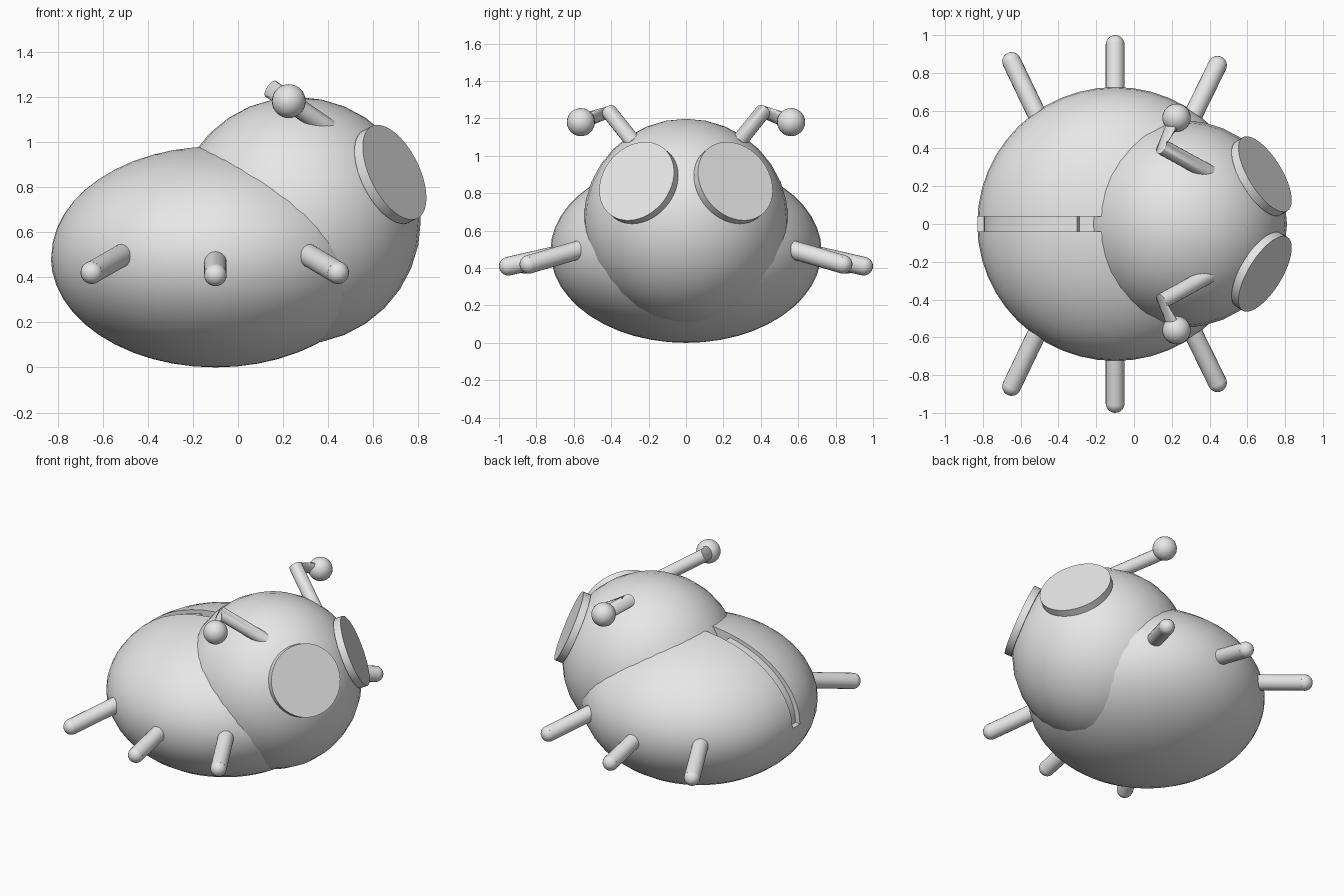
import bpy, bmesh, math
from mathutils import Vector, Matrix

cube = bpy.data.objects.get("Cube")
if cube:
    bpy.data.objects.remove(cube, do_unlink=True)

grey = bpy.data.materials.new("plain grey")
grey.use_nodes = True
COLOUR = (0.8, 0.8, 0.8, 1)
grey.diffuse_color = COLOUR
grey.node_tree.nodes["Principled BSDF"].inputs["Base Color"].default_value = COLOUR


def make(name, bm):
    bmesh.ops.recalc_face_normals(bm, faces=bm.faces)
    mesh = bpy.data.meshes.new(name)
    bm.to_mesh(mesh)
    bm.free()
    mesh.materials.append(grey)
    obj = bpy.data.objects.new(name, mesh)
    bpy.context.collection.objects.link(obj)
    return obj


def activate(obj):
    bpy.ops.object.select_all(action='DESELECT')
    obj.select_set(True)
    bpy.context.view_layer.objects.active = obj


def smooth(obj):
    activate(obj)
    bpy.ops.object.shade_smooth_by_angle(angle=math.radians(35))


def add_sphere(bm, centre, radii, u=32, v=16):
    m = Matrix.Translation(centre) @ Matrix.Diagonal((*radii, 1))
    bmesh.ops.create_uvsphere(bm, u_segments=u, v_segments=v, radius=1, matrix=m)


def add_rod(bm, a, b, radius, segments):
    d = b - a
    m = Matrix.Translation((a + b) / 2) @ d.to_track_quat('Z', 'Y').to_matrix().to_4x4()
    bmesh.ops.create_cone(bm, cap_ends=True, segments=segments, radius1=radius,
                          radius2=radius, depth=d.length, matrix=m)


BODY, BODY_R = Vector((-0.10, 0, 0.49)), (0.73, 0.725, 0.49)
HEAD, HEAD_R = Vector((0.262, 0, 0.65)), 0.548

# Body shell
bm = bmesh.new()
add_sphere(bm, BODY, BODY_R, 48, 24)
body = make("body", bm)

# Groove between the wing cases, deeper just behind the head
bm = bmesh.new()


def arc(scale, start, end, steps):
    pts = []
    for i in range(steps + 1):
        t = math.radians(start + (end - start) * i / steps)
        pts.append((BODY.x - BODY_R[0] * scale * math.cos(t), -0.04,
                    BODY.z + BODY_R[2] * scale * math.sin(t)))
    return pts


outline = arc(1.1, 0, 95, 20) + arc(0.88, 95, 73, 5) + arc(0.95, 73, 0, 16)
face = bm.faces.new([bm.verts.new(p) for p in outline])
side = bmesh.ops.extrude_face_region(bm, geom=[face])
bmesh.ops.translate(bm, vec=(0, 0.08, 0),
                    verts=[g for g in side["geom"] if isinstance(g, bmesh.types.BMVert)])
cutter = make("groove_cutter", bm)
cutter.hide_render = True
mod = body.modifiers.new("groove", 'BOOLEAN')
mod.operation = 'DIFFERENCE'
mod.solver = 'EXACT'
mod.object = cutter
activate(body)
bpy.ops.object.modifier_apply(modifier=mod.name)
bpy.data.objects.remove(cutter, do_unlink=True)
smooth(body)

# Head
bm = bmesh.new()
add_sphere(bm, HEAD, (HEAD_R,) * 3)
smooth(make("head", bm))

for side_name, s in (("left", 1), ("right", -1)):
    # Flat disc eye
    n = Vector((0.785, 0.48 * s, 0.39)).normalized()
    bm = bmesh.new()
    add_rod(bm, HEAD + n * 0.503, HEAD + n * 0.55, 0.228, 48)
    smooth(make(side_name + "_eye", bm))

    # Round-tipped legs
    for part, start, tip in (("front", (0.29, 0.53, 0.51), (0.442, 0.84, 0.42)),
                             ("middle", (-0.10, 0.60, 0.49), (-0.10, 0.95, 0.41)),
                             ("rear", (-0.49, 0.53, 0.51), (-0.648, 0.86, 0.42))):
        a, b = (Vector((p[0], p[1] * s, p[2])) for p in (start, tip))
        bm = bmesh.new()
        add_rod(bm, a, b, 0.05, 20)
        add_sphere(bm, b, (0.05,) * 3, 20, 12)
        smooth(make(f"{side_name}_{part}_leg", bm))

    # Bent antenna: the elbow ring stays square to the lower segment
    base = Vector((0.40, 0.27 * s, 1.06))
    elbow = Vector((0.145, 0.41 * s, 1.235))
    ball = Vector((0.225, 0.562 * s, 1.18))
    q1 = (elbow - base).to_track_quat('Z', 'Y')
    d1, d2 = (elbow - base).normalized(), (ball - elbow).normalized()
    q2 = d1.rotation_difference(d2) @ q1
    bm = bmesh.new()
    rings = []
    for p, q in ((base, q1), (elbow, q1), (ball, q2)):
        rings.append([bm.verts.new(p + q @ Vector((0.042 * math.cos(k * math.tau / 20),
                                                   0.042 * math.sin(k * math.tau / 20), 0)))
                      for k in range(20)])
    for lo, hi in zip(rings, rings[1:]):
        for k in range(20):
            j = (k + 1) % 20
            bm.faces.new((lo[k], lo[j], hi[j], hi[k]))
    bm.faces.new(rings[0])
    bm.faces.new(rings[-1])
    smooth(make(side_name + "_antenna", bm))

    # Antenna ball
    bm = bmesh.new()
    add_sphere(bm, ball, (0.075,) * 3, 24, 16)
    smooth(make(side_name + "_antenna_ball", bm))
